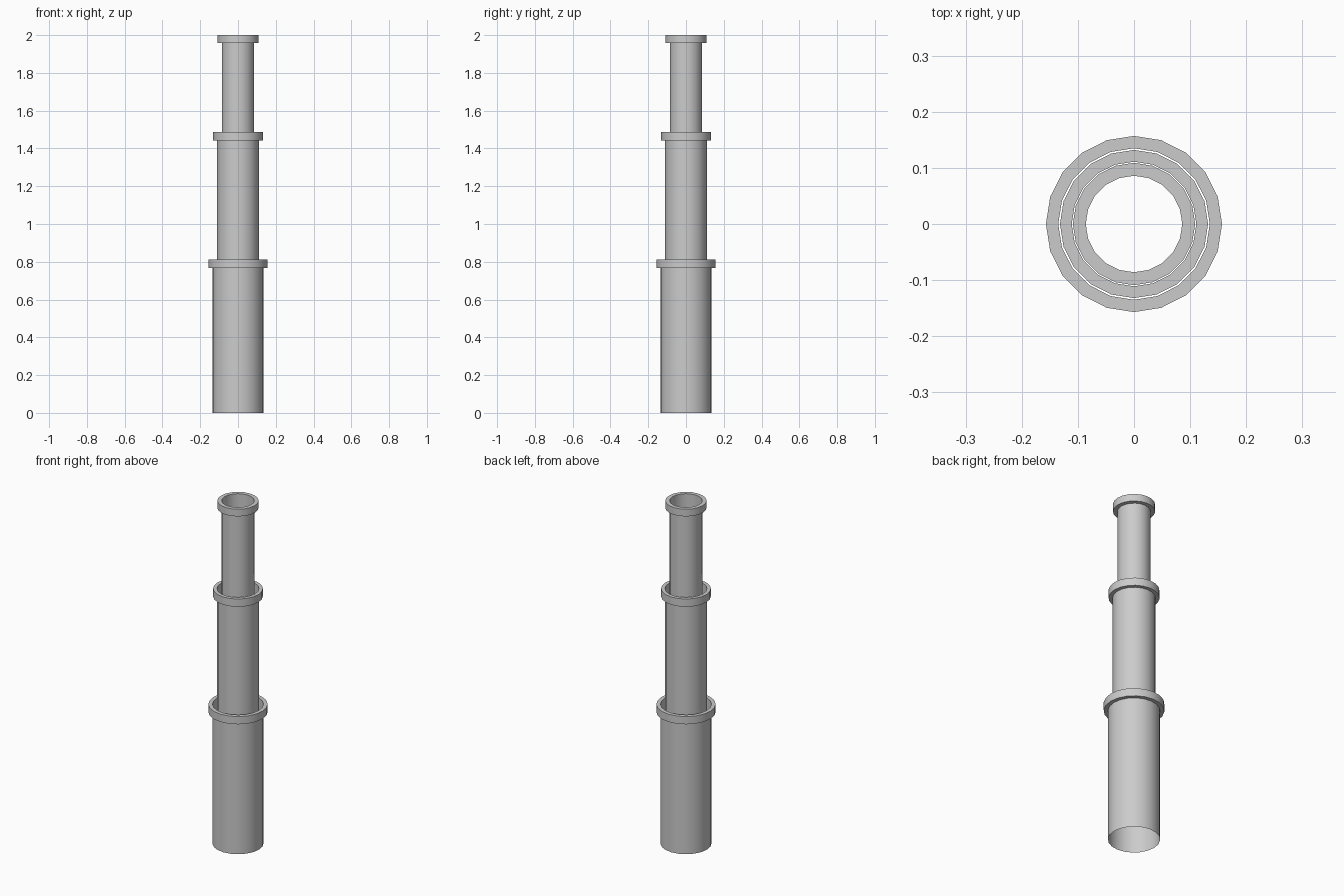
import bpy, bmesh, math

if "Cube" in bpy.data.objects:
    bpy.data.objects.remove(bpy.data.objects["Cube"])

SIDES = 20

grey = bpy.data.materials.new("light_grey")
grey.diffuse_color = (0.6, 0.6, 0.6, 1)
grey.use_nodes = True
grey.node_tree.nodes["Principled BSDF"].inputs["Base Color"].default_value = grey.diffuse_color


def lathe(name, profile, closed):
    """Spin an (r, z) profile around the z axis."""
    bm = bmesh.new()
    rings = []
    for r, z in profile:
        rings.append([bm.verts.new((r * math.cos(2 * math.pi * i / SIDES),
                                    r * math.sin(2 * math.pi * i / SIDES), z))
                      for i in range(SIDES)])
    pairs = list(zip(rings, rings[1:]))
    if closed:
        pairs.append((rings[-1], rings[0]))
    for a, b in pairs:
        for i in range(SIDES):
            j = (i + 1) % SIDES
            bm.faces.new((a[i], a[j], b[j], b[i]))
    mesh = bpy.data.meshes.new(name)
    bm.to_mesh(mesh)
    bm.free()
    mesh.materials.append(grey)
    obj = bpy.data.objects.new(name, mesh)
    bpy.context.collection.objects.link(obj)
    bpy.ops.object.select_all(action='DESELECT')
    obj.select_set(True)
    bpy.context.view_layer.objects.active = obj
    bpy.ops.object.shade_smooth_by_angle(angle=math.radians(30))


# Telescoping sections: name, tube radius, collar radius, base z, collar bottom, collar top
sections = [
    ("lower", 0.135, 0.157, 0.0, 0.768, 0.813),
    ("middle", 0.111, 0.132, 0.768, 1.442, 1.487),
    ("upper", 0.086, 0.109, 1.442, 1.958, 2.0),
]

for name, r, big, base, low, top in sections:
    # Open thin-walled tube
    lathe(name + "_tube", [(r, base), (r, low)], False)
    # Raised collar at its upper end
    lathe(name + "_collar", [(r, low), (big, low), (big, top), (r, top)], True)
